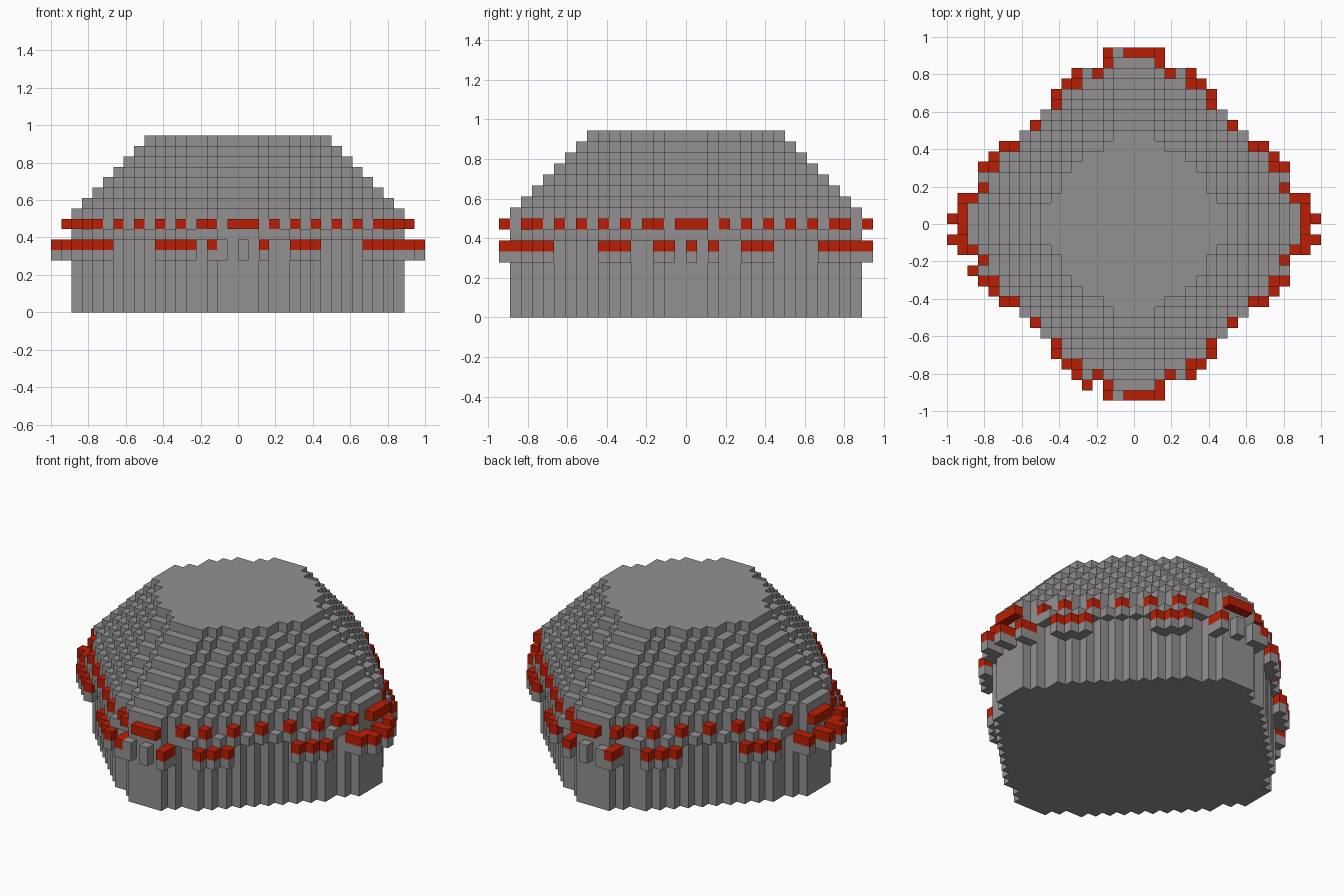
import bpy
import bmesh
from mathutils import Vector

cube = bpy.data.objects.get("Cube")
if cube:
    bpy.data.objects.remove(cube, do_unlink=True)

UNIT = 2 / 36      # size of one block
SPAN = range(-18, 18)


def make_material(name, colour):
    mat = bpy.data.materials.new(name)
    mat.use_nodes = True
    mat.diffuse_color = colour
    mat.node_tree.nodes["Principled BSDF"].inputs["Base Color"].default_value = colour
    return mat


stone = make_material("stone grey", (0.29, 0.28, 0.28, 1))
red = make_material("brick red", (0.50, 0.013, 0.001, 1))


def rank(i):
    """Distance of a block from the centre line, same on both sides."""
    return i if i >= 0 else -i - 1


def plan(half):
    """Diamond plan with blunt, slightly narrowed tips."""
    cells = set()
    for i in SPAN:
        for j in SPAN:
            far = max(rank(i), rank(j))
            limit = half if far >= half - 2 else half + 1
            if far < half and rank(i) + rank(j) <= limit:
                cells.add((i, j))
    return cells


def diagonal(total, low, high):
    """Blocks along the four slanted sides."""
    return {(i, j) for i in SPAN for j in SPAN
            if rank(i) + rank(j) == total and low <= min(rank(i), rank(j)) <= high}


def raise_plan(cells, levels):
    return {(i, j, k) for i, j in cells for k in levels}


body = plan(16)
parts = {}

# Straight wall and the ledge overhanging it
parts["lower_wall"] = raise_plan(body, range(7)), stone
ledge = body | diagonal(18, 4, 13) | diagonal(17, 3, 3)
parts["ledge"] = raise_plan(ledge, [7]), stone

# Brackets: grey block below, red block above
brackets = diagonal(19, 5, 7) | diagonal(18, 5, 6)
for tip in (-17, -16, 15, 16):
    for n in (-3, 2):
        brackets |= {(n, tip), (tip, n)}
for n in (-2, 0):
    brackets |= {(tip, n) for tip in (-18, -17, 16, 17)}
brackets |= {(-5, -16), (-16, -5)}
parts["bracket_bases"] = raise_plan(brackets, [5]), stone
parts["bracket_caps"] = raise_plan(brackets, [6]), red

# Plain brackets at the front and back tips
plain = {(n, tip) for n in (-2, 0) for tip in (-17, 16)}
parts["plain_brackets"] = raise_plan(plain, [5, 6]), stone

# Red blocks spaced around the ledge
studs = {(i, j) for i, j in diagonal(18, 4, 13) if rank(i) % 2}
studs |= diagonal(17, 3, 3)
for tip in (-17, 16):
    for n in (-1, 0, 1):
        studs |= {(tip, n), (n, tip)}
for tip in (-16, 15):
    studs |= {(tip, -3), (-3, tip)}
parts["ledge_studs"] = raise_plan(studs, [8]), red
parts["drum"] = raise_plan(body, [8]), stone

# Stepped roof, one block smaller on every level
roof = set()
for step in range(8):
    roof |= raise_plan(plan(16 - step), [9 + step])
parts["stepped_roof"] = roof, stone

solid = set().union(*(cells for cells, _ in parts.values()))


def build(name, cells, mat):
    """Skin the outside of a set of blocks."""
    bm = bmesh.new()
    corners = {}

    def corner(point):
        key = tuple(round(c) for c in point)
        if key not in corners:
            corners[key] = bm.verts.new(Vector(key) * UNIT)
        return corners[key]

    axes = [Vector((1, 0, 0)), Vector((0, 1, 0)), Vector((0, 0, 1))]
    for cell in sorted(cells):
        middle = Vector(cell) + Vector((0.5, 0.5, 0.5))
        for n in range(3):
            for sign in (-1, 1):
                out = axes[n] * sign
                beside = tuple(round(c) for c in Vector(cell) + out)
                if beside in solid:
                    continue
                u, v = axes[(n + 1) % 3] * sign, axes[(n + 2) % 3]
                loop = [(-1, -1), (1, -1), (1, 1), (-1, 1)]
                bm.faces.new([corner(middle + (out + u * a + v * b) / 2) for a, b in loop])
    mesh = bpy.data.meshes.new(name)
    bm.to_mesh(mesh)
    bm.free()
    mesh.materials.append(mat)
    bpy.context.collection.objects.link(bpy.data.objects.new(name, mesh))


for name, (cells, mat) in parts.items():
    build(name, cells, mat)
